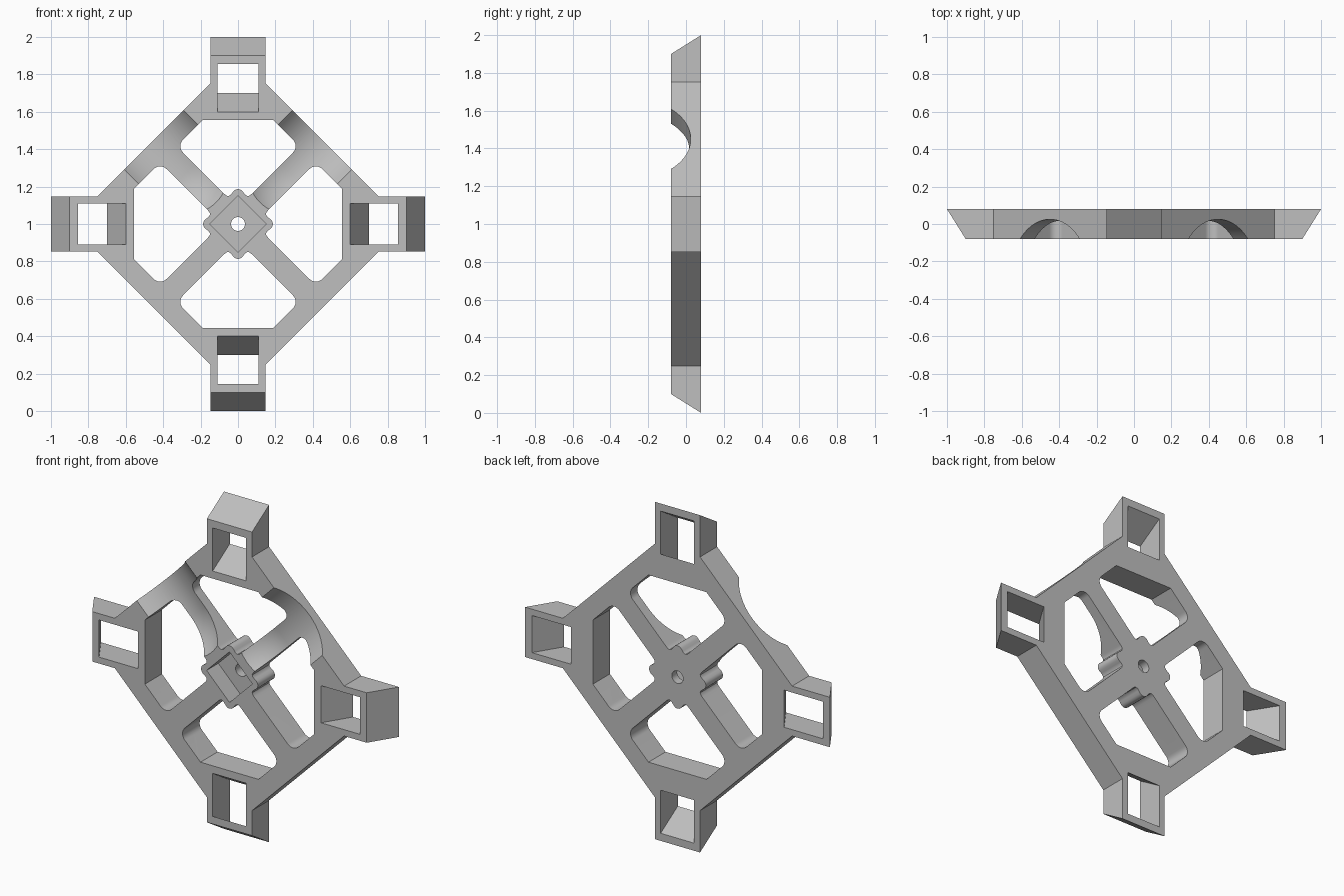
import bpy, bmesh, math
from mathutils import Matrix, Vector

if "Cube" in bpy.data.objects:
    bpy.data.objects.remove(bpy.data.objects["Cube"])

HALF = 0.08      # half thickness of the plate
ARM = 0.148      # half width of a socket arm
MID = Matrix.Translation((0, 0, 1))

grey = bpy.data.materials.new("light_grey")
grey.use_nodes = True
colour = (0.52, 0.52, 0.52, 1)
grey.diffuse_color = colour
grey.node_tree.nodes["Principled BSDF"].inputs["Base Color"].default_value = colour


def make_object(name, bm):
    bmesh.ops.recalc_face_normals(bm, faces=bm.faces)
    mesh = bpy.data.meshes.new(name)
    bm.to_mesh(mesh)
    bm.free()
    obj = bpy.data.objects.new(name, mesh)
    bpy.context.collection.objects.link(obj)
    mesh.materials.append(grey)
    return obj


def prism(name, front, back, y0, y1, quarter=0):
    """Solid between a front and a back outline, turned by quarter turns."""
    bm = bmesh.new()
    a = [bm.verts.new((x, y0, z)) for x, z in front]
    b = [bm.verts.new((x, y1, z)) for x, z in back]
    bm.faces.new(a)
    bm.faces.new(b[::-1])
    for i in range(len(a)):
        j = (i + 1) % len(a)
        bm.faces.new((a[i], b[i], b[j], a[j]))
    bm.transform(MID @ Matrix.Rotation(quarter * math.pi / 2, 4, 'Y'))
    return make_object(name, bm)


def outline(tip):
    """Diamond with a straight arm on each corner."""
    root = 0.9 - ARM
    points = []
    for k in range(4):
        c, s = round(math.cos(k * math.pi / 2)), round(math.sin(k * math.pi / 2))
        for x, z in ((-ARM, root), (-ARM, tip), (ARM, tip), (ARM, root)):
            points.append((x * c + z * s, z * c - x * s))
    return points


def circle(radius, count, turn=0):
    return [(radius * math.cos(turn + i * math.tau / count),
             radius * math.sin(turn + i * math.tau / count)) for i in range(count)]


def window_points():
    """Half of a window: rim edge, rounded corner, spoke edge, hub knob."""
    r, rim, spoke = 0.05, 0.745, 0.088
    cx, cz = (rim - spoke) / 2 - r * math.sqrt(2), (rim + spoke) / 2
    right = [(0.19, 0.555)]
    for i in range(13):
        t = math.pi / 4 - i * math.pi / 24
        right.append((cx + r * math.cos(t), cz + r * math.sin(t)))
    right += [(0.085, 0.173), (0.074, 0.162), (0.064, 0.153), (0.053, 0.149),
              (0.042, 0.153), (0.033, 0.163), (0.024, 0.176), (0.013, 0.184)]
    left = [(-x, z) for x, z in reversed(right)]
    return right + [(0, 0.187)] + left


def scoop(name, quarter):
    """Round-nosed cylinder lying along a spoke."""
    radius = 0.292
    bm = bmesh.new()
    bmesh.ops.create_uvsphere(bm, u_segments=96, v_segments=48, radius=radius)
    bmesh.ops.delete(bm, geom=[v for v in bm.verts if v.co.z > 0.001], context='VERTS')
    rim = [e for e in bm.edges if e.is_boundary]
    new = bmesh.ops.extrude_edge_only(bm, edges=rim)["geom"]
    bmesh.ops.translate(bm, vec=(0, 0, 0.6), verts=[g for g in new if isinstance(g, bmesh.types.BMVert)])
    bmesh.ops.holes_fill(bm, edges=[e for e in bm.edges if e.is_boundary], sides=0)
    spin = Matrix.Rotation(math.pi / 4 + quarter * math.pi / 2, 4, 'Y')
    bm.transform(MID @ spin @ Matrix.Translation((0, 0.025 - radius, 0.389)))
    return make_object(name, bm)


# Plate with four slanted arms
frame = prism("frame", outline(0.9), outline(1.0), -HALF, HALF)

# Cutters: windows, slanted sockets, scoops, hub recess and bore
cutters = []
window = window_points()
over = 0.04
lean = over * 0.1 / (2 * HALF)


def socket(shift):
    return [(-0.11, 0.6 + shift), (0.11, 0.6 + shift), (0.11, 0.855 + shift), (-0.11, 0.855 + shift)]


for k in range(4):
    cutters.append(prism("window_cutter", window, window, -0.2, 0.2, k))
    cutters.append(prism("socket_cutter", socket(-lean), socket(0.1 + lean),
                         -HALF - over, HALF + over, k))
    cutters.append(scoop("scoop_cutter", k))
recess = circle(0.15, 4)
cutters.append(prism("recess_cutter", recess, recess, -0.2, 0.03))
bore = circle(0.037, 32)
cutters.append(prism("bore_cutter", bore, bore, -0.2, 0.2))

bpy.ops.object.select_all(action='DESELECT')
frame.select_set(True)
bpy.context.view_layer.objects.active = frame
for cutter in cutters:
    cutter.hide_render = True
    mod = frame.modifiers.new("cut", 'BOOLEAN')
    mod.operation, mod.solver, mod.object = 'DIFFERENCE', 'EXACT', cutter
    bpy.ops.object.modifier_apply(modifier=mod.name)
for cutter in cutters:
    bpy.data.objects.remove(cutter)

# Smooth scoops and rounded corners, crisp edges elsewhere
bpy.ops.object.shade_smooth_by_angle(angle=math.radians(30))
